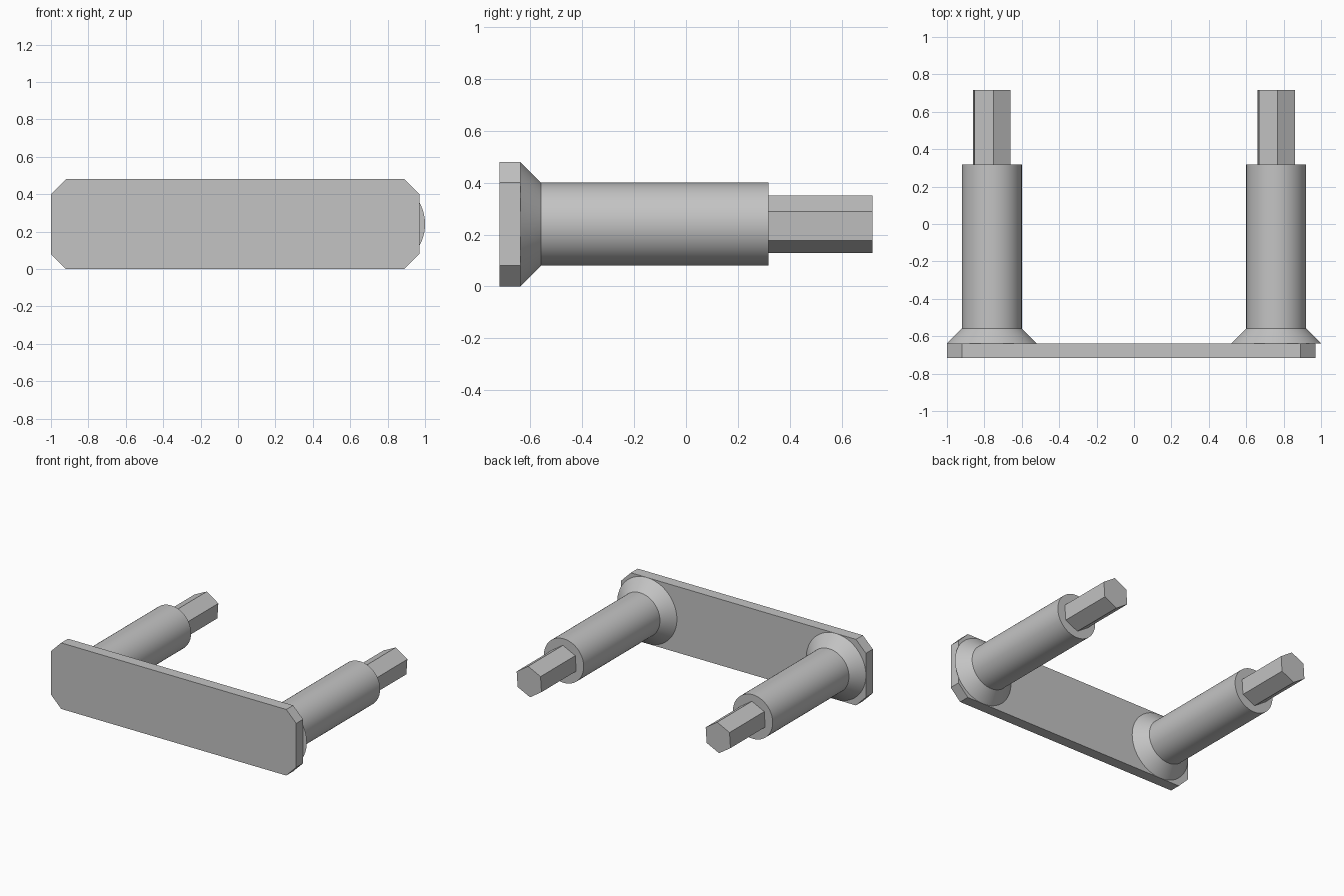
import bpy, bmesh, math
from mathutils import Matrix

cube = bpy.data.objects.get("Cube")
if cube:
    bpy.data.objects.remove(cube, do_unlink=True)

grey = bpy.data.materials.new("plain_grey")
grey.use_nodes = True
colour = (0.55, 0.55, 0.55, 1)
grey.diffuse_color = colour
grey.node_tree.nodes["Principled BSDF"].inputs["Base Color"].default_value = colour

FRONT, PLATE_BACK, FLARE_END, SLEEVE_END, TIP = -0.717, -0.638, -0.558, 0.318, 0.717
AXIS_Z = 0.24


def finish(name, bm, smooth=False):
    bmesh.ops.recalc_face_normals(bm, faces=bm.faces)
    mesh = bpy.data.meshes.new(name)
    bm.to_mesh(mesh)
    bm.free()
    mesh.materials.append(grey)
    obj = bpy.data.objects.new(name, mesh)
    bpy.context.collection.objects.link(obj)
    if smooth:
        bpy.ops.object.select_all(action="DESELECT")
        obj.select_set(True)
        bpy.context.view_layer.objects.active = obj
        bpy.ops.object.shade_smooth_by_angle(angle=math.radians(30))


def turned(name, x, profile, sides, turn=0.0, smooth=False):
    """Closed solid about a y-directed axis from (y, radius) rings."""
    bm = bmesh.new()
    rings = []
    for y, r in profile:
        angles = [turn + math.tau * i / sides for i in range(sides)]
        rings.append([bm.verts.new((x + r * math.cos(a), y, AXIS_Z + r * math.sin(a)))
                      for a in angles])
    for a, b in zip(rings, rings[1:]):
        for i in range(sides):
            j = (i + 1) % sides
            bm.faces.new((a[i], a[j], b[j], b[i]))
    bm.faces.new(rings[0])
    bm.faces.new(rings[-1])
    finish(name, bm, smooth)


# Front plate with its four corners cut off
x0, x1, top, cut = -1.0, 0.97, 0.48, 0.08
outline = [(x0 + cut, 0), (x1 - cut, 0), (x1, cut), (x1, top - cut),
           (x1 - cut, top), (x0 + cut, top), (x0, top - cut), (x0, cut)]
bm = bmesh.new()
face = bm.faces.new([bm.verts.new((x, FRONT, z)) for x, z in outline])
extruded = bmesh.ops.extrude_face_region(bm, geom=[face], use_keep_orig=True)
moved = [v for v in extruded["geom"] if isinstance(v, bmesh.types.BMVert)]
bmesh.ops.transform(bm, matrix=Matrix.Translation((0, PLATE_BACK - FRONT, 0)), verts=moved)
finish("front_plate", bm)

# Two round posts with flared feet, each ending in a hexagonal pin
for side, x in (("right", -0.76), ("left", 0.76)):
    turned(side + "_post", x,
           [(PLATE_BACK, 0.24), (FLARE_END, 0.16), (SLEEVE_END, 0.16)], 64, smooth=True)
    turned(side + "_hex_pin", x,
           [(SLEEVE_END - 0.01, 0.111), (TIP, 0.111)], 6, turn=math.radians(26))
